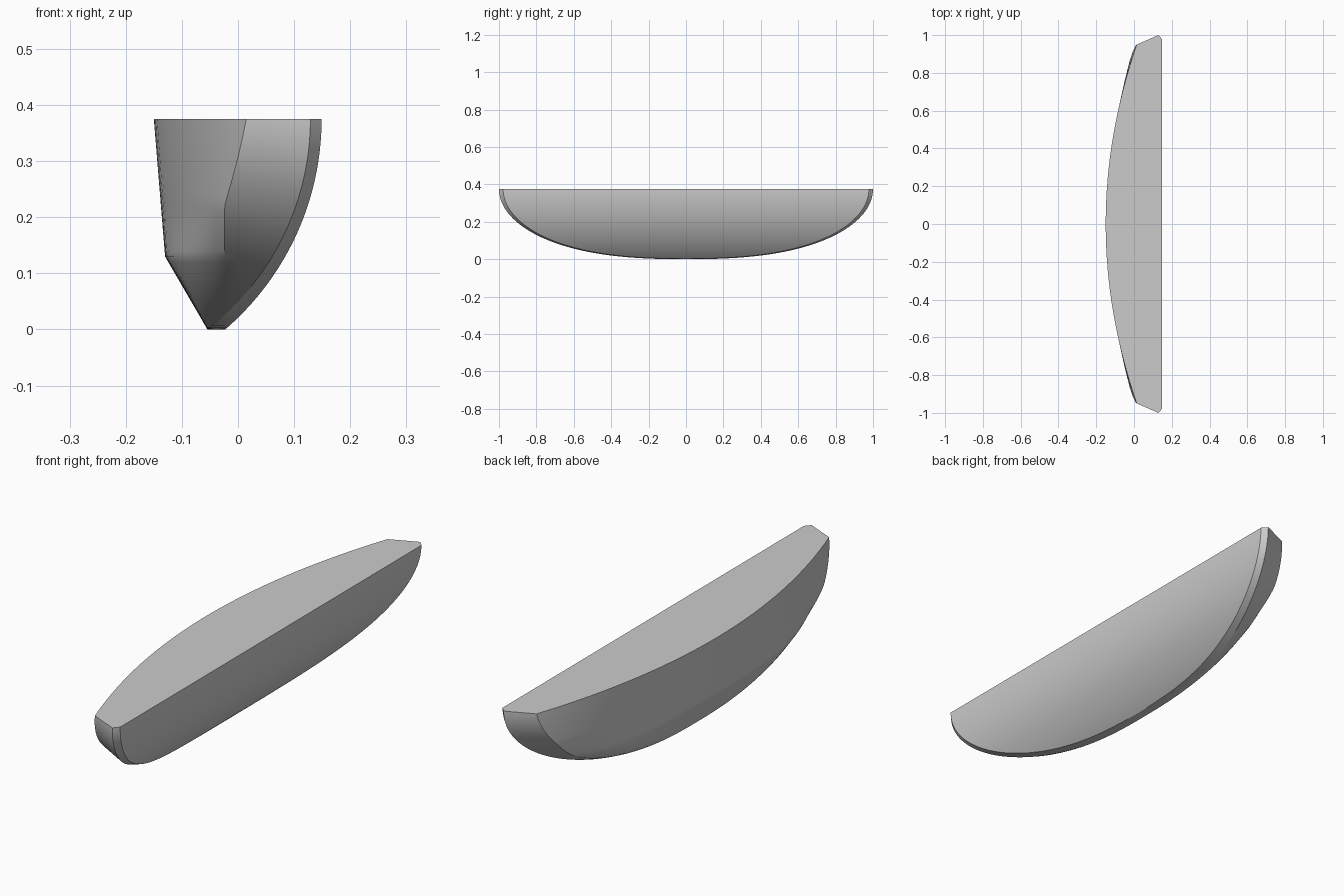
import bpy, bmesh, math

cube = bpy.data.objects.get("Cube")
if cube:
    bpy.data.objects.remove(cube, do_unlink=True)

HEIGHT = 0.375
POWER = 2.5        # roundness of the rim outline
SLICES = 44
SPAN = 16          # samples from the middle to the end crease

grey = bpy.data.materials.new("plain_grey")
grey.use_nodes = True
colour = (0.6, 0.6, 0.6, 1)
grey.diffuse_color = colour
grey.node_tree.nodes["Principled BSDF"].inputs["Base Color"].default_value = colour


def mix(a, b, t):
    return a + (b - a) * t


def arc_x(z, radius):
    """Rounded face: an arc that is upright at the top."""
    return -0.346 + math.sqrt(radius ** 2 - (HEIGHT - z) ** 2)


def half_length(z, depth, length):
    """Half of the rim's length at a height."""
    return length * max(0, 1 - ((HEIGHT - z) / depth) ** 2) ** (1 / POWER)


def belly_x(z):
    """Middle of the bulging side, with a chine low down."""
    if z > 0.13:
        return mix(-0.13, -0.15, (z - 0.13) / (HEIGHT - 0.13))
    return mix(arc_x(0, 0.475), -0.13, z / 0.13)


def slice_points(z):
    """One horizontal slice of the body."""
    outer_y, inner_y = half_length(z, 0.372, 0.978), half_length(z, HEIGHT, 1)
    left, rim = belly_x(z), arc_x(z, 0.475)
    high = max(0, (z - 0.225) / 0.15)
    low = min(1, z / 0.225)
    low = low * low * (3 - 2 * low)
    crease, depth = mix(0.927, 0.95, high), mix(0.474, 0.59, high)
    steps = [crease * i / SPAN for i in range(SPAN + 1)]
    steps += [mix(crease, 1, i / 3) for i in (1, 2, 3)]
    half = []
    for s in steps:
        if s <= crease:
            sharp = depth * (s / crease) ** 2
        else:
            sharp = mix(depth, 1, (s - crease) / (1 - crease))
        fraction = mix(s ** 5, sharp, low)
        half.append((mix(left, rim, fraction), s * inner_y))
    half.append((arc_x(z, 0.495), outer_y))
    mirrored = [(x, -y) for x, y in reversed(half[1:])]
    return [(x, y, z) for x, y in mirrored + half]


# Body: stacked slices, closed by the flat top
bm = bmesh.new()
rings = []
for i in range(SLICES + 1):
    z = HEIGHT * (1 - math.cos(math.pi / 2 * i / SLICES))
    rings.append([bm.verts.new(p) for p in slice_points(z)])
count = len(rings[0])
for lower, upper in zip(rings, rings[1:]):
    for j in range(count):
        k = (j + 1) % count
        bm.faces.new((lower[j], lower[k], upper[k], upper[j]))
bm.faces.new(rings[-1])
bmesh.ops.remove_doubles(bm, verts=bm.verts, dist=0.0002)
bmesh.ops.recalc_face_normals(bm, faces=bm.faces)

mesh = bpy.data.meshes.new("half_hull")
bm.to_mesh(mesh)
bm.free()
mesh.materials.append(grey)
hull = bpy.data.objects.new("half_hull", mesh)
bpy.context.collection.objects.link(hull)

bpy.ops.object.select_all(action="DESELECT")
hull.select_set(True)
bpy.context.view_layer.objects.active = hull
bpy.ops.object.shade_smooth_by_angle(angle=math.radians(30))
